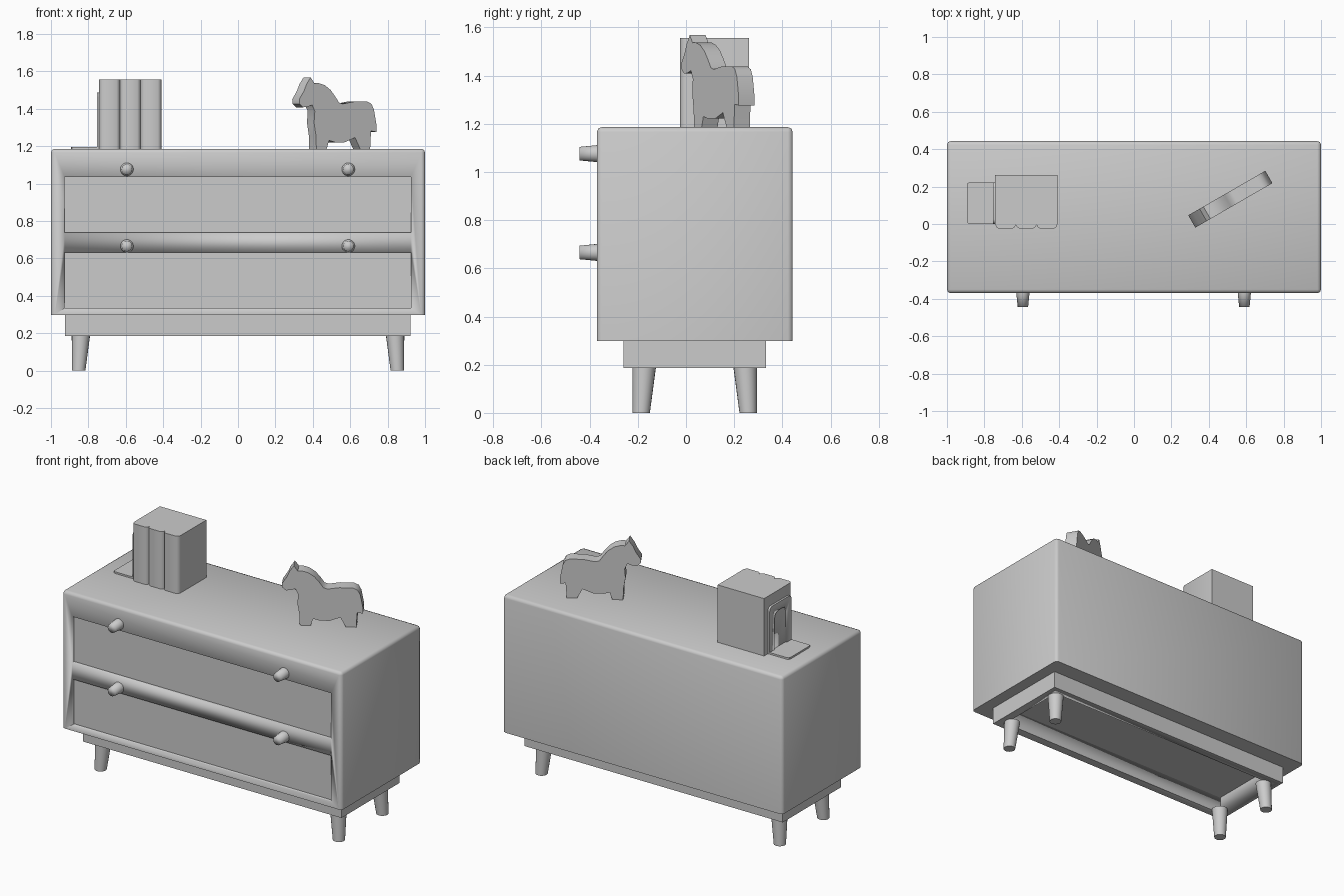
import bpy, bmesh, math
from mathutils import Matrix, Vector

if "Cube" in bpy.data.objects:
    bpy.data.objects.remove(bpy.data.objects["Cube"])

grey = bpy.data.materials.new("light grey")
grey.diffuse_color = (0.6, 0.6, 0.6, 1)
grey.use_nodes = True
grey.node_tree.nodes["Principled BSDF"].inputs["Base Color"].default_value = grey.diffuse_color


def finish(name, bm, smooth=35):
    bmesh.ops.recalc_face_normals(bm, faces=bm.faces)
    mesh = bpy.data.meshes.new(name)
    bm.to_mesh(mesh)
    bm.free()
    mesh.materials.append(grey)
    ob = bpy.data.objects.new(name, mesh)
    bpy.context.collection.objects.link(ob)
    bpy.ops.object.select_all(action='DESELECT')
    ob.select_set(True)
    bpy.context.view_layer.objects.active = ob
    bpy.ops.object.shade_smooth_by_angle(angle=math.radians(smooth))
    return ob


def extruded(points, origin, direction):
    """Closed 3D outline swept along a direction."""
    bm = bmesh.new()
    verts = [bm.verts.new(Vector(p) + Vector(origin)) for p in points]
    face = bm.faces.new(verts)
    out = bmesh.ops.extrude_face_region(bm, geom=[face])
    moved = [g for g in out['geom'] if isinstance(g, bmesh.types.BMVert)]
    bmesh.ops.translate(bm, verts=moved, vec=direction)
    bmesh.ops.recalc_face_normals(bm, faces=bm.faces)
    return bm


def box(x0, x1, y0, y1, z0, z1):
    return extruded([(x0, y0, z0), (x1, y0, z0), (x1, y1, z0), (x0, y1, z0)],
                    (0, 0, 0), (0, 0, z1 - z0))


def bevel_where(bm, rule, width):
    edges = [e for e in bm.edges if rule((e.verts[0].co + e.verts[1].co) / 2, e)]
    bmesh.ops.bevel(bm, geom=edges, offset=width, segments=2, profile=0.5,
                    affect='EDGES')


def cut(ob, bm):
    """Subtract a helper shape from a part."""
    cutter = finish("cutter", bm)
    cutter.hide_render = True
    mod = ob.modifiers.new("cut", 'BOOLEAN')
    mod.operation = 'DIFFERENCE'
    mod.solver = 'EXACT'
    mod.object = cutter
    bpy.ops.object.select_all(action='DESELECT')
    ob.select_set(True)
    bpy.context.view_layer.objects.active = ob
    bpy.ops.object.modifier_apply(modifier=mod.name)
    bpy.data.objects.remove(cutter, do_unlink=True)


def cone(name, bottom, top, r0, r1, sides=20, smooth=35):
    """Tapered round bar; sheared rings keep both ends flat."""
    bm = bmesh.new()
    b, t = Vector(bottom), Vector(top)
    flat_y = abs(t.y - b.y) > abs(t.z - b.z)
    rings = []
    for c, r in ((b, r0), (t, r1)):
        ring = []
        for i in range(sides):
            a = 2 * math.pi * i / sides
            u, v = r * math.cos(a), r * math.sin(a)
            ring.append(bm.verts.new(c + Vector((u, 0, v) if flat_y else (u, v, 0))))
        rings.append(ring)
        bm.faces.new(ring)
    for i in range(sides):
        j = (i + 1) % sides
        bm.faces.new((rings[0][i], rings[0][j], rings[1][j], rings[1][i]))
    return finish(name, bm, smooth)


FRONT, BACK = -0.37, 0.443
TOP, BOTTOM = 1.186, 0.298
RECESS = 0.02

# cabinet body with rounded upper and upright edges
bm = box(-1, 1, FRONT, BACK, BOTTOM, TOP)
bevel_where(bm, lambda c, e: c.z > BOTTOM + 0.01, 0.02)
body = finish("cabinet_body", bm, 50)

# shallow drawer panels sunk into the front
for z0, z1 in ((0.738, 1.036), (0.335, 0.632)):
    cut(body, box(-0.927, 0.925, -0.5, FRONT + RECESS, z0, z1))

# drawer knobs
for z in (1.076, 0.666):
    for x in (-0.594, 0.59):
        cone("knob", (x, FRONT, z), (x, -0.443, z), 0.035, 0.028, smooth=95)

# open base frame
base = finish("base_frame", box(-0.925, 0.922, -0.26, 0.333, 0.186, BOTTOM))
cut(base, box(-0.87, 0.867, -0.205, 0.278, 0.1, 0.5))

# splayed tapered legs
for sx in (-1, 1):
    for cy, sy in ((-0.174, -1), (0.246, 1)):
        cone("leg", (sx * 0.852, cy + sy * 0.012, 0), (sx * 0.84, cy, 0.187),
             0.036, 0.049)

# row of books with softly rounded spines
plan = [(-0.742, 0.262)]
for i in range(3):
    x0 = -0.742 + i * 0.1107
    x1 = x0 + 0.1107
    plan += [(x0, -0.003), (x0 + 0.006, -0.016), (x0 + 0.018, -0.024),
             (x1 - 0.018, -0.024), (x1 - 0.006, -0.016)]
plan += [(x1, -0.003), (x1, 0.262)]
finish("books", extruded([(x, y, 0) for x, y in plan],
                         (0, 0, TOP), (0, 0, 1.557 - TOP)), 50)


# bookend: upright with an arched opening, and a flat foot
def arch(y0, y1, z0, z1, r):
    pts = [(0, y1, z0), (0, y0, z0)]
    for cy, start in ((y0 + r, 180), (y1 - r, 90)):
        for k in range(5):
            a = math.radians(start - 22.5 * k)
            pts.append((0, cy + r * math.cos(a), z1 - r + r * math.sin(a)))
    return pts


upright = finish("bookend_upright", extruded(
    arch(0.0, 0.223, TOP, 1.487, 0.025), (-0.755, 0, 0), (0.013, 0, 0)))
cut(upright, extruded(arch(0.05, 0.173, 1.15, 1.437, 0.04), (-0.78, 0, 0), (0.034, 0, 0)))
bm = box(-0.893, -0.742, 0.0, 0.223, TOP, 1.197)
bevel_where(bm, lambda c, e: c.x < -0.89
            and abs(e.verts[0].co.z - e.verts[1].co.z) > 0.005, 0.015)
finish("bookend_foot", bm)

# toy horse cut from a board, turned on the cabinet top
outline = [(.37, 1.572), (.348, 1.535), (.335, 1.50), (.31, 1.455), (.312, 1.43),
           (.33, 1.412), (.355, 1.415), (.378, 1.425), (.392, 1.39), (.388, 1.33),
           (.398, 1.26), (.40, 1.19), (.455, 1.19), (.467, 1.235), (.50, 1.225),
           (.55, 1.225), (.605, 1.25), (.632, 1.19), (.685, 1.19), (.687, 1.24),
           (.69, 1.285), (.718, 1.28), (.718, 1.32), (.705, 1.40), (.692, 1.43),
           (.67, 1.442), (.60, 1.442), (.54, 1.43), (.52, 1.437), (.50, 1.47),
           (.475, 1.505), (.445, 1.53), (.41, 1.542), (.39, 1.54)]
pts = [((x - 0.515) * 1.01 / math.cos(math.radians(30)), 0, z - 0.004) for x, z in outline]
bm = extruded(pts, (0, -0.038, 0), (0, 0.076, 0))
bm.transform(Matrix.Translation((0.516, 0.133, 0)) @ Matrix.Rotation(math.radians(30), 4, 'Z'))
finish("toy_horse", bm, 40)
